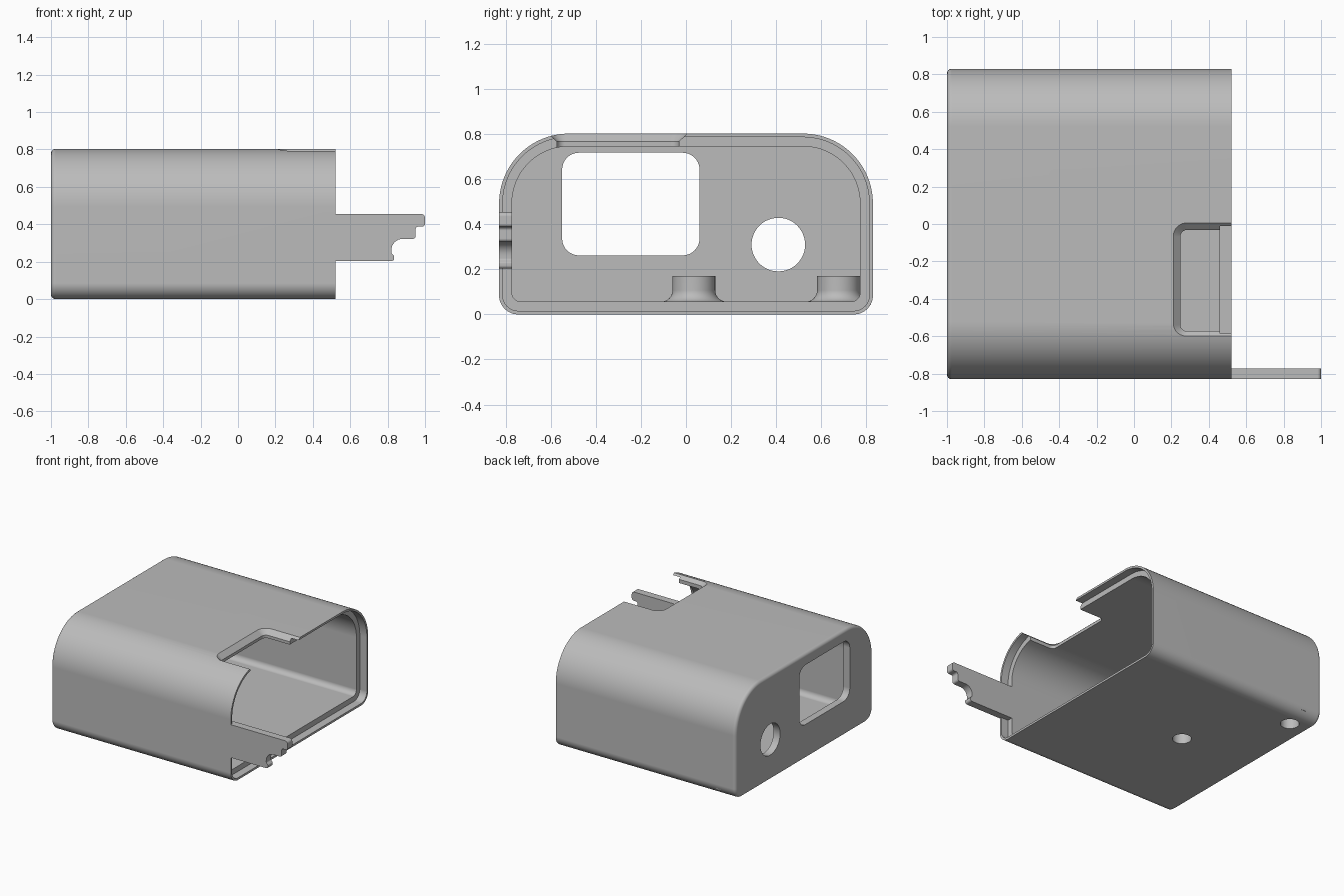
import bpy, bmesh, math
from mathutils import Vector

if "Cube" in bpy.data.objects:
    bpy.data.objects.remove(bpy.data.objects["Cube"])

grey = bpy.data.materials.new("plain grey")
grey.use_nodes = True
grey.diffuse_color = (0.5, 0.5, 0.5, 1)
grey.node_tree.nodes["Principled BSDF"].inputs["Base Color"].default_value = grey.diffuse_color


def rounded(corners, steps=10):
    """Polygon of (u, v, radius) corners with each corner filleted."""
    out = []
    for i, (u, v, r) in enumerate(corners):
        p = Vector((u, v))
        a = (Vector(corners[i - 1][:2]) - p).normalized()
        b = (Vector(corners[(i + 1) % len(corners)][:2]) - p).normalized()
        if r == 0:
            out.append(p)
            continue
        half = a.angle(b) / 2
        centre = p + (a + b).normalized() * r / math.sin(half)
        start = p + a * r / math.tan(half) - centre
        end = p + b * r / math.tan(half) - centre
        sweep = start.angle(end)
        for k in range(steps + 1):
            t = k / steps
            arc = start * math.sin((1 - t) * sweep) + end * math.sin(t * sweep)
            out.append(centre + arc / math.sin(sweep))
    return out


def rect(u0, u1, v0, v1, r, steps=10):
    return rounded([(u0, v0, r), (u1, v0, r), (u1, v1, r), (u0, v1, r)], steps)


def shell(inset):
    """Cross-section of the case, shrunk by inset."""
    w, lo, hi = 0.83 - inset, inset, 0.803 - inset
    small, big = max(0.085 - inset, 0.04), 0.31 - inset
    return rounded([(-w, lo, small), (w, lo, small), (w, hi, big), (-w, hi, big)], 20)


def circle(u, v, r, n=48):
    return [Vector((u + r * math.cos(2 * math.pi * k / n),
                    v + r * math.sin(2 * math.pi * k / n))) for k in range(n)]


def loft(name, axis, sections):
    """Solid through (position, outline) sections along an axis."""
    place = {"x": lambda d, p: (d, p.x, p.y),
             "y": lambda d, p: (p.x, d, p.y),
             "z": lambda d, p: (p.x, p.y, d)}[axis]
    bm = bmesh.new()
    rings = [[bm.verts.new(place(d, p)) for p in ring] for d, ring in sections]
    for low, high in zip(rings, rings[1:]):
        for k in range(len(low)):
            bm.faces.new((low[k - 1], low[k], high[k], high[k - 1]))
    bm.faces.new(rings[0])
    bm.faces.new(rings[-1])
    bmesh.ops.recalc_face_normals(bm, faces=bm.faces)
    mesh = bpy.data.meshes.new(name)
    bm.to_mesh(mesh)
    bm.free()
    mesh.materials.append(grey)
    obj = bpy.data.objects.new(name, mesh)
    bpy.context.collection.objects.link(obj)
    return obj


def combine(target, tool, operation):
    mod = target.modifiers.new(tool.name, 'BOOLEAN')
    mod.object, mod.operation, mod.solver = tool, operation, 'EXACT'
    bpy.context.view_layer.objects.active = target
    bpy.ops.object.modifier_apply(modifier=mod.name)
    bpy.data.objects.remove(tool)


# Outer body with a softly rounded closed end
EDGE = 0.025
ends = [(-1 + EDGE * (1 - math.cos(a)), shell(EDGE * (1 - math.sin(a))))
        for a in [math.pi / 2 * k / 6 for k in range(7)]]
case = loft("case", "x", ends + [(0.52, shell(0))])

# Hollow interior and stepped rim at the open end
combine(case, loft("cavity", "x", [(-0.945, shell(0.057)), (0.7, shell(0.057))]), 'DIFFERENCE')
combine(case, loft("rim_step", "x", [(0.46, shell(0.016)), (0.7, shell(0.016))]), 'DIFFERENCE')

# Window and round port through the closed end
window = rect(-0.55, 0.06, 0.262, 0.718, 0.075)
combine(case, loft("window", "x", [(-1.1, window), (-0.8, window)]), 'DIFFERENCE')
port = circle(0.41, 0.31, 0.119)
combine(case, loft("port", "x", [(-1.1, port), (-0.8, port)]), 'DIFFERENCE')


# Chamfered notch in the roof, open toward the rim
def notch_outline(grow):
    return rect(0.248 - grow, 0.8, -0.573 - grow, -0.032 + grow, 0.035 + grow)


notch = [(0.6, notch_outline(0)), (0.768, notch_outline(0)),
         (0.803, notch_outline(0.038)), (0.9, notch_outline(0.038))]
combine(case, loft("roof_notch", "z", notch), 'DIFFERENCE')

# Floor bosses with flared feet, and blind holes from below
FLARE = 0.05
for x, y in [(-0.405, 0.035), (-0.845, 0.677)]:
    foot = [(0.057 + FLARE * (1 - math.cos(a)), circle(x, y, 0.095 + FLARE * (1 - math.sin(a))))
            for a in [math.pi / 2 * k / 8 for k in range(9)]]
    boss = [(0.045, circle(x, y, 0.095 + FLARE))] + foot + [(0.17, circle(x, y, 0.095))]
    combine(case, loft("boss", "z", boss), 'UNION')
    hole = circle(x, y, 0.066)
    combine(case, loft("hole", "z", [(-0.1, hole), (0.125, hole)]), 'DIFFERENCE')

# Latch tab reaching out past the rim
tab = rounded([(0.44, 0.455, 0), (1.0, 0.455, 0.02), (1.0, 0.388, 0.015), (0.95, 0.388, 0.015),
               (0.95, 0.322, 0.015), (0.82, 0.322, 0.06), (0.82, 0.245, 0.01),
               (0.835, 0.23, 0.01), (0.835, 0.203, 0.015), (0.44, 0.203, 0)], 8)
combine(case, loft("latch_tab", "y", [(-0.83, tab), (-0.773, tab)]), 'UNION')

# Smooth shading with crisp edges
bpy.ops.object.select_all(action='DESELECT')
case.select_set(True)
bpy.context.view_layer.objects.active = case
bpy.ops.object.shade_smooth_by_angle(angle=math.radians(25))
weighted = case.modifiers.new("weighted normals", 'WEIGHTED_NORMAL')
weighted.keep_sharp = True
